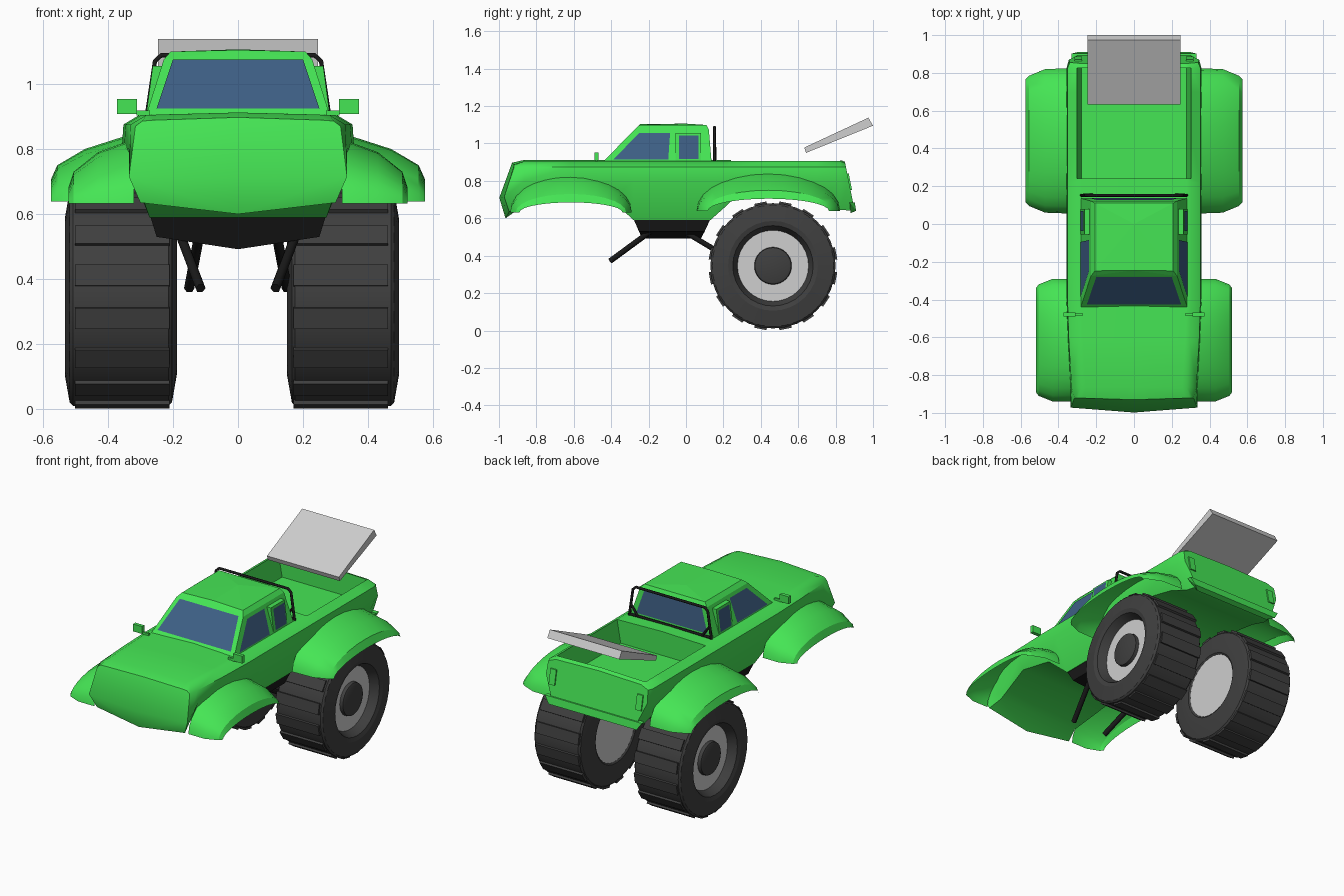
import bpy, bmesh, math
from mathutils import Vector, Matrix

if "Cube" in bpy.data.objects:
    bpy.data.objects.remove(bpy.data.objects["Cube"])


def material(name, rgb):
    m = bpy.data.materials.new(name)
    m.diffuse_color = (*rgb, 1)
    m.use_nodes = True
    m.node_tree.nodes["Principled BSDF"].inputs["Base Color"].default_value = m.diffuse_color
    return m


GREEN = material("green paint", (0.06, 0.79, 0.09))
GLASS = material("blue glass", (0.048, 0.115, 0.235))
BLACK = material("black metal", (0.010, 0.010, 0.010))
TYRE = material("dark rubber", (0.05, 0.05, 0.05))
GREY = material("light grey", (0.62, 0.62, 0.62))


def finish(name, bm, mats, smooth=None, recalc=True):
    if recalc:
        bmesh.ops.recalc_face_normals(bm, faces=bm.faces)
    me = bpy.data.meshes.new(name)
    bm.to_mesh(me)
    bm.free()
    for m in mats:
        me.materials.append(m)
    ob = bpy.data.objects.new(name, me)
    bpy.context.collection.objects.link(ob)
    if smooth:
        bpy.ops.object.select_all(action='DESELECT')
        ob.select_set(True)
        bpy.context.view_layer.objects.active = ob
        bpy.ops.object.shade_smooth_by_angle(angle=math.radians(smooth))
    return ob


def hull(name, pts, mat, smooth=None):
    bm = bmesh.new()
    for p in pts:
        bm.verts.new(p)
    bmesh.ops.convex_hull(bm, input=bm.verts)
    bmesh.ops.dissolve_limit(bm, angle_limit=0.01, verts=bm.verts, edges=bm.edges)
    return finish(name, bm, [mat], smooth)


def box(name, x, y, z, mat):
    return hull(name, [(a, b, c) for a in x for b in y for c in z], mat)


def plate(name, pts, out, mat):
    # thin flat glass lying just off a wall
    bm = bmesh.new()
    f = bm.faces.new([bm.verts.new(Vector(p) + Vector(out) * 0.004) for p in pts])
    f.normal_update()
    if f.normal.dot(Vector(out)) < 0:
        f.normal_flip()
    return finish(name, bm, [mat], recalc=False)


def tube(name, pts, r, mat):
    cu = bpy.data.curves.new(name, 'CURVE')
    cu.dimensions = '3D'
    cu.bevel_depth, cu.bevel_resolution, cu.use_fill_caps = r, 1, True
    sp = cu.splines.new('POLY')
    sp.points.add(len(pts) - 1)
    for p, q in zip(sp.points, pts):
        p.co = (*q, 1)
    cu.materials.append(mat)
    ob = bpy.data.objects.new(name, cu)
    bpy.context.collection.objects.link(ob)
    return ob


# Body shell: half sections lofted from nose to tail, then mirrored
def section(y, bz, w=0.357, floor=None, top=0.905, lean=0.0):
    pts = [(0, bz), (w - 0.085 + (bz - 0.59) * 0.35, bz), (w, 0.80), (w - 0.005, 0.875),
           (w - 0.055, top), (w - 0.08, floor or top), (0, floor or top + 0.007)]
    return [(x, y + (0.9 - z) * lean, z) for x, z in pts]


BED = 0.765
nose = [(0, -0.965, 0.60), (0.30, -0.945, 0.635), (0.335, -0.972, 0.715), (0.315, -0.92, 0.87),
        (0.295, -0.92, 0.885), (0.27, -0.922, 0.888), (0, -0.93, 0.897)]
rows = [nose, section(-0.865, 0.67, 0.335), section(-0.62, 0.74, 0.35), section(-0.40, 0.70),
        section(-0.28, 0.59), section(0.13, 0.59), section(0.22, 0.67), section(0.24, 0.69),
        section(0.24, 0.69, floor=BED), section(0.46, 0.735, floor=BED),
        section(0.70, 0.69, floor=BED), section(0.825, 0.645, floor=BED),
        section(0.825, 0.645), section(0.85, 0.64, 0.345, top=0.895, lean=0.2)]
bm = bmesh.new()
for s in (1, -1):
    grid = [[bm.verts.new((s * x, y, z)) for x, y, z in r] for r in rows]
    for a, b in zip(grid, grid[1:]):
        for i in range(6):
            bm.faces.new((a[i], a[i + 1], b[i + 1], b[i]))
    n, tip = grid[0], bm.verts.new((0, -0.998, 0.71))
    bm.faces.new((n[0], n[1], n[2], tip))
    bm.faces.new((tip, n[2], n[3], n[4], n[5], n[6]))
    bm.faces.new(grid[-1])
bmesh.ops.remove_doubles(bm, verts=bm.verts, dist=0.0005)
finish("body", bm, [GREEN], 50)
# Rear bumper lip
hull("rear_bumper", [(s * x, y, z) for s in (1, -1) for x, y, z in
     ((0.33, 0.875, 0.685), (0.33, 0.902, 0.685), (0.30, 0.91, 0.64), (0.26, 0.88, 0.628))], GREEN)


# Flared fenders: nested arches swept from the body side out to the lip
def fender(name, s, cy, base, arches):
    bm = bmesh.new()
    n = 14
    grid = [[bm.verts.new((s * x, cy + w * math.cos(math.pi * i / n),
                           base + (h - base) * math.sin(math.pi * i / n)))
             for i in range(n + 1)] for x, w, h in arches]
    for a, b in zip(grid, grid[1:]):
        for i in range(n):
            f = (a[i], a[i + 1], b[i + 1], b[i])
            bm.faces.new(f if s > 0 else f[::-1])
    return finish(name, bm, [GREEN], 30, recalc=False)


# Cab: side, front and back walls lean inwards
def wall_x(z): return 0.285 - (z - 0.895) * 0.317
def wall_front(z): return -0.45 + (z - 0.895) * 0.972
def wall_back(z): return 0.137 - (z - 0.895) * 0.083


cab = [(0, 0.0, 1.106), (0, -0.245, 1.104)]
for x, y0, y1, z in ((0.285, -0.45, 0.137, 0.895), (0.228, -0.275, 0.122, 1.075),
                     (0.207, -0.248, 0.11, 1.099)):
    cab += [(s * x, y, z) for s in (1, -1) for y in (y0, y1)]
hull("cab", cab, GREEN)
glass = [(-0.25, 0.922), (0.25, 0.922), (0.20, 1.072), (-0.20, 1.072)]
plate("windshield", [(x, wall_front(z), z) for x, z in glass], (0, -0.73, 0.69), GLASS)
plate("rear_window", [(x * 0.97, wall_back(z), z) for x, z in glass], (0, 1, 0.14), GLASS)

for s, side in ((1, "right"), (-1, "left")):
    fender("front_fender_" + side, s, -0.615, 0.632,
           [(0.32, 0.325, 0.83), (0.43, 0.325, 0.79), (0.505, 0.295, 0.73), (0.52, 0.275, 0.685)])
    fender("rear_fender_" + side, s, 0.44, 0.638,
           [(0.33, 0.385, 0.845), (0.47, 0.38, 0.80), (0.555, 0.345, 0.75), (0.575, 0.325, 0.705)])
    # side glass and framed quarter window
    door = [(-0.39, 0.912), (-0.25, 1.055), (-0.085, 1.055), (-0.095, 0.912)]
    plate("door_window_" + side, [(s * wall_x(z), y, z) for y, z in door], (s, 0, 0.3), GLASS)
    hull("quarter_frame_" + side, [(s * x, y, z) for y in (-0.055, 0.08)
         for x, z in ((0.2, 0.905), (0.2, 1.055), (0.282, 0.905), (0.262, 1.055))], GREEN)
    quarter = [(-0.038, 0.917), (0.068, 0.917), (0.068, 1.043), (-0.038, 1.043)]
    plate("quarter_window_" + side,
          [(s * (0.282 - (z - 0.905) * 0.133), y, z) for y, z in quarter], (s, 0, 0.13), GLASS)
    # mirrors, tail lamp plates
    box("mirror_" + side, (s * 0.31, s * 0.372), (-0.49, -0.468), (0.908, 0.953), GREEN)
    box("mirror_arm_" + side, (s * 0.27, s * 0.312), (-0.485, -0.473), (0.903, 0.918), GREEN)
    hull("tail_lamp_" + side, [(s * x, 0.85 + (0.9 - z) * 0.2 + d, z) for x in (0.275, 0.315)
         for z in (0.75, 0.84) for d in (0, 0.008)], GREEN)
    # suspension struts
    tube("front_strut_" + side, [(s * 0.175, -0.19, 0.53), (s * 0.115, -0.405, 0.372)], 0.016, BLACK)
    tube("rear_strut_" + side, [(s * 0.12, -0.01, 0.53), (s * 0.15, 0.255, 0.372)], 0.016, BLACK)
    # roll bar foot brace
    tube("roll_bar_brace_" + side, [(s * 0.268, 0.155, 0.98), (s * 0.22, 0.155, 0.912)], 0.007, BLACK)

# Roll bar behind the cab
tube("roll_bar", [(0.28, 0.152, 0.90), (0.255, 0.152, 1.07), (0.235, 0.152, 1.088),
                  (-0.235, 0.152, 1.088), (-0.255, 0.152, 1.07), (-0.28, 0.152, 0.90)], 0.008, BLACK)
tube("roll_bar_lower", [(0.28, 0.152, 0.912), (-0.28, 0.152, 0.912)], 0.008, BLACK)

# Chassis belly
belly = [(0, -0.235, 0.492), (0, 0.08, 0.492)]
for x, y0, y1, z in ((0.27, -0.28, 0.13, 0.595), (0.25, -0.25, 0.10, 0.53)):
    belly += [(s * x, y, z) for s in (1, -1) for y in (y0, y1)]
hull("chassis", belly, BLACK)

# Raised tilted panel over the bed
hull("rear_panel", [(s * 0.245, y, z) for s in (1, -1) for y, z in
     ((0.632, 0.978), (0.642, 0.95), (1.0, 1.095), (0.975, 1.138))], GREY)


# Wheels: lathed tyre with flat rim disc, hub and tread bars
def wheel(name, s, cx, bar_x):
    profile = [(-0.165, 0.0), (-0.165, 0.19), (-0.172, 0.20), (-0.172, 0.24), (-0.157, 0.325),
               (-0.147, 0.335), (0.147, 0.335), (0.157, 0.325), (0.172, 0.24), (0.165, 0.215),
               (0.115, 0.19), (0.115, 0.10), (0.135, 0.097), (0.14, 0.085), (0.14, 0.0)]
    bm = bmesh.new()
    n = 32
    rings = [[bm.verts.new((s * x, r * math.cos(a), r * math.sin(a)))
              for a in (2 * math.pi * i / n for i in range(n))] for x, r in profile]
    for k, (a, b) in enumerate(zip(rings, rings[1:])):
        for i in range(n):
            f = bm.faces.new((a[i], a[(i + 1) % n], b[(i + 1) % n], b[i]))
            f.material_index = 1 if k in (0, 10) else 0
    bmesh.ops.remove_doubles(bm, verts=bm.verts, dist=0.0005)
    for i in range(16):
        m = Matrix.Rotation(2 * math.pi * (i + 0.5) / 16, 4, 'X') @ Matrix.Translation((bar_x, 0, 0.325))
        bmesh.ops.create_cube(bm, size=1, matrix=m @ Matrix.Diagonal((0.29, 0.066, 0.038, 1)))
    ob = finish(name, bm, [TYRE, GREY], 25)
    ob.location = (cx, 0.465, 0.346)


wheel("rear_wheel_right", 1, 0.3225, -0.007)
wheel("rear_wheel_left", -1, -0.36, 0.005)
